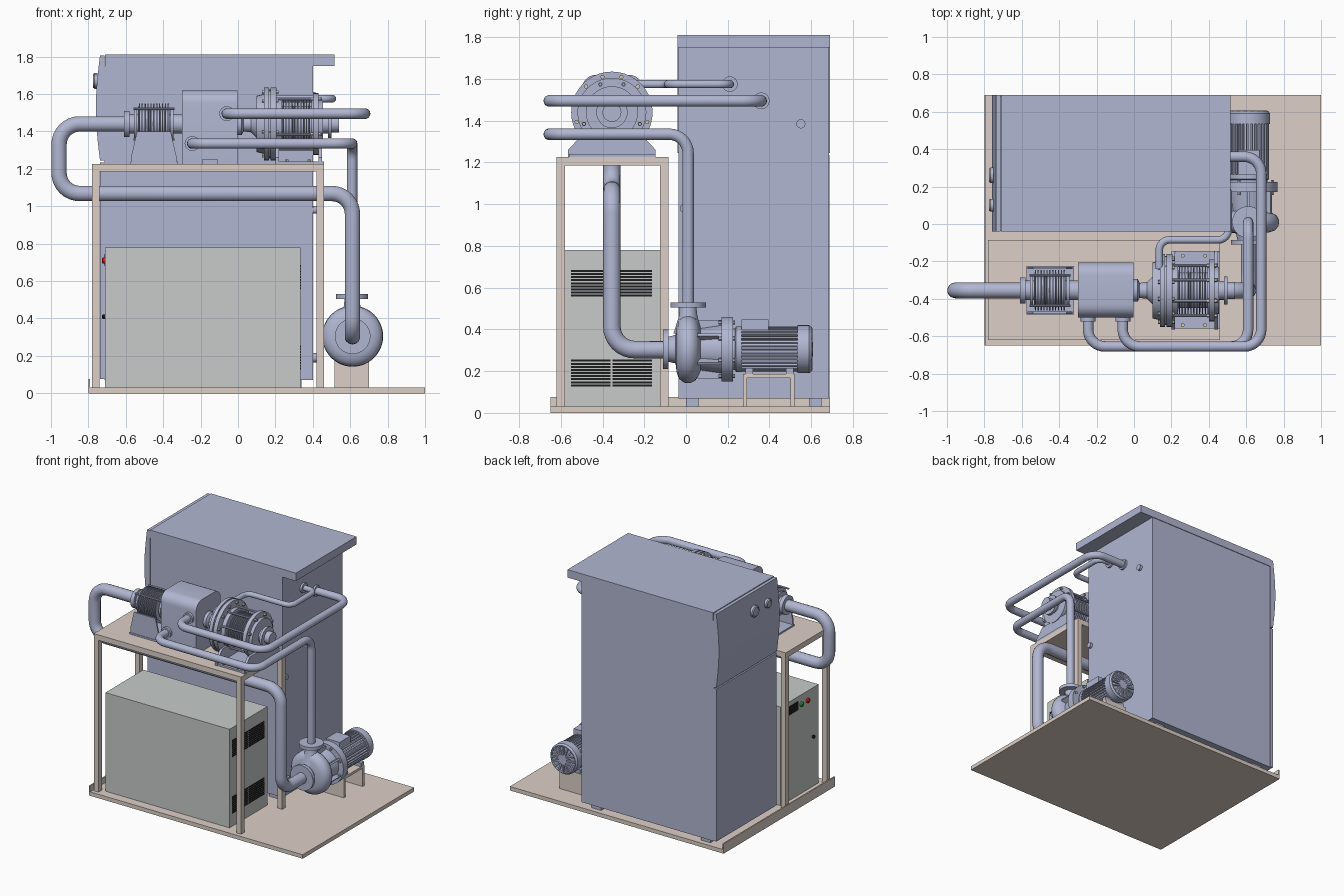
import bpy, bmesh, math
from mathutils import Vector, Matrix

if "Cube" in bpy.data.objects:
    bpy.data.objects.remove(bpy.data.objects["Cube"])

def material(name, r, g, b):
    m = bpy.data.materials.new(name)
    m.diffuse_color = (r, g, b, 1)
    m.use_nodes = True
    m.node_tree.nodes["Principled BSDF"].inputs["Base Color"].default_value = m.diffuse_color
    return m

STEEL = material("blue_steel", .44, .47, .64)
BEIGE = material("beige_paint", .72, .63, .57)
GREY = material("cabinet_grey", .57, .60, .585)
BLACK = material("black", .012, .012, .012)
RED = material("red", .7, .02, .02)
GREEN = material("green", .02, .4, .08)
BRASS = material("bolt_metal", .62, .58, .46)

def finish(name, bm, mat, smooth=False):
    bmesh.ops.recalc_face_normals(bm, faces=bm.faces)
    me = bpy.data.meshes.new(name)
    bm.to_mesh(me)
    bm.free()
    me.materials.append(mat)
    ob = bpy.data.objects.new(name, me)
    bpy.context.collection.objects.link(ob)
    if smooth:
        bpy.ops.object.select_all(action='DESELECT')
        ob.select_set(True)
        bpy.context.view_layer.objects.active = ob
        bpy.ops.object.shade_smooth_by_angle(angle=math.radians(35))
    return ob

def boxes(name, mat, *items):
    bm = bmesh.new()
    for x0, x1, y0, y1, z0, z1 in items:
        m = Matrix.Translation(((x0+x1)/2, (y0+y1)/2, (z0+z1)/2)) @ Matrix.Diagonal((x1-x0, y1-y0, z1-z0, 1))
        bmesh.ops.create_cube(bm, size=1, matrix=m)
    return finish(name, bm, mat)

def place(axis, t, u, v):
    return {'x': (t, u, v), 'y': (u, t, v), 'z': (u, v, t)}[axis]

def prism(name, mat, axis, a, b, pts, smooth=False):
    bm = bmesh.new()
    f = bm.faces.new([bm.verts.new(place(axis, a, u, v)) for u, v in pts])
    g = bmesh.ops.extrude_face_region(bm, geom=[f])['geom']
    bmesh.ops.translate(bm, vec=place(axis, b-a, 0, 0), verts=[e for e in g if isinstance(e, bmesh.types.BMVert)])
    return finish(name, bm, mat, smooth)

def lathe(name, mat, axis, centre, profile, n=40):
    """profile: (position along axis, radius); centre: the other two coordinates"""
    bm, rings = bmesh.new(), []
    for t, r in profile:
        rings.append([bm.verts.new(place(axis, t, centre[0]+r*math.cos(k*math.tau/n), centre[1]+r*math.sin(k*math.tau/n))) for k in range(n)])
    for p, q in zip(rings, rings[1:]):
        for k in range(n):
            bm.faces.new((p[k], p[(k+1) % n], q[(k+1) % n], q[k]))
    bm.faces.new(rings[0])
    bm.faces.new(rings[-1])
    return finish(name, bm, mat, True)

def bolt_ring(name, mat, axis, centre, a, b, ring, rad, n, sides=6, phase=.5):
    bm = bmesh.new()
    rot = {'x': Matrix.Rotation(math.pi/2, 4, 'Y'), 'y': Matrix.Rotation(math.pi/2, 4, 'X'), 'z': Matrix()}[axis]
    for k in range(n):
        w = (k+phase)*math.tau/n
        p = place(axis, (a+b)/2, centre[0]+ring*math.cos(w), centre[1]+ring*math.sin(w))
        bmesh.ops.create_cone(bm, cap_ends=True, segments=sides, radius1=rad, radius2=rad, depth=b-a, matrix=Matrix.Translation(p) @ rot)
    return finish(name, bm, mat, sides > 6)

def pipe(name, pts, r, bend):
    """round pipe through corner points, each corner rounded by an arc"""
    pts = [Vector(p) for p in pts]
    path = [pts[0]]
    for a, c, b in zip(pts, pts[1:], pts[2:]):
        u, v = (a-c).normalized(), (b-c).normalized()
        o = c+(u+v)*bend
        for k in range(9):
            w = k/8*math.pi/2
            path.append(o - v*bend*math.cos(w) - u*bend*math.sin(w))
    path.append(pts[-1])
    cu = bpy.data.curves.new(name, 'CURVE')
    cu.dimensions, cu.bevel_depth, cu.bevel_resolution, cu.use_fill_caps = '3D', r, 5, True
    s = cu.splines.new('POLY')
    s.points.add(len(path)-1)
    for q, p in zip(s.points, path):
        q.co = (*p, 1)
    cu.materials.append(STEEL)
    ob = bpy.data.objects.new(name, cu)
    bpy.context.collection.objects.link(ob)
    bpy.ops.object.select_all(action='DESELECT')
    ob.select_set(True)
    bpy.context.view_layer.objects.active = ob
    bpy.ops.object.convert(target='MESH')
    bpy.ops.object.shade_smooth_by_angle(angle=math.radians(35))

# base plate with upright lip on the left
boxes("base_plate", BEIGE, (-.8, 1, -.65, .69, 0, .03), (-.8, -.79, -.65, .69, .03, .075))

# table frame
boxes("table_top", BEIGE, (-.78, .46, -.62, -.085, 1.185, 1.226))
boxes("table_legs", BEIGE, *[(x, x+.04, y, y+.04, .03, 1.185) for x in (-.78, .42) for y in (-.62, -.125)])

# tall boiler cabinet
boxes("boiler_body", STEEL, (-.715, .4, -.035, .685, .07, 1.75))
boxes("boiler_roof", STEEL, (-.712, .515, -.04, .69, 1.75, 1.81))
boxes("boiler_lower_door", STEEL, (-.738, -.715, -.037, .687, .075, 1.235))
bow = [(-.738-.022*math.sin(math.pi*k/12), 1.245+.56*k/12) for k in range(13)]
prism("boiler_upper_panel", STEEL, 'y', -.04, .69, [(-.714, 1.245)]+bow+[(-.714, 1.805)], True)
boxes("boiler_feet", STEEL, *[(x, x+.08, y, y+.06, .03, .07) for x in (-.66, .26) for y in (0, .59)])
for nm, y, r in (("large_gauge", .26, .042), ("small_gauge", .1, .034)):
    lathe(nm, STEEL, 'x', (y, 1.67), [(-.75, r), (-.768, r), (-.775, r*.85), (-.775, r*.75), (-.771, r*.7)])
for i, (y, z, r) in enumerate(((.55, 1.385, .022), (-.01, .98, .02), (.02, .19, .025))):
    lathe(f"boiler_port_{i}", STEEL, 'x', (y, z), [(.39, r), (.42, r)], 20)

# low grey control cabinet: louvres on the right, controls on the left
boxes("control_cabinet", GREY, (-.71, .335, -.58, -.125, .03, .78))
boxes("louvres", BLACK, *[(.33, .338, y, y+.19, z+i*.0148, z+i*.0148+.0095)
      for y in (-.552, -.352) for z in (.127, .557) for i in range(9)])
boxes("display", BLACK, (-.714, -.708, -.33, -.225, .68, .745))
for nm, m, y, z, r in (("red_button", RED, -.445, .71, .017), ("green_button", GREEN, -.37, .71, .017), ("door_lock", BLACK, -.51, .41, .012)):
    lathe(nm, m, 'x', (y, z), [(-.705, r), (-.722, r), (-.728, r*.6)], 16)

# machine train on the table, all on one axis
AX = (-.355, 1.44)
def bellows(name, x0, x1, lo, hi, n):
    d = (x1-x0)/n
    prof = []
    for i in range(n):
        x = x0+i*d
        prof += [(x, lo), (x+d*.25, lo), (x+d*.3, hi), (x+d*.7, hi), (x+d*.75, lo)]
    lathe(name, STEEL, 'x', AX, prof+[(x1, lo)])

lathe("inlet_flange", STEEL, 'x', AX, [(-.61, .07), (-.58, .07), (-.58, .052), (-.3, .052)])
bellows("inlet_bellows", -.535, -.365, .075, .108, 11)
for i, y in enumerate((-.475, -.235)):
    prism(f"bellows_side_plate_{i}", STEEL, 'y', y-.006, y+.006,
          [(-.57, 1.226), (-.33, 1.226), (-.33, 1.27), (-.36, 1.40), (-.54, 1.40), (-.57, 1.27)])
boxes("bellows_base", STEEL, (-.575, -.32, -.485, -.225, 1.226, 1.238))
bolt_ring("bellows_tie_rods", STEEL, 'x', AX, -.56, -.34, .115, .007, 4, 8)
lathe("bellows_end_disc_left", STEEL, 'x', AX, [(-.555, .085), (-.54, .085)])
lathe("bellows_end_disc_right", STEEL, 'x', AX, [(-.36, .085), (-.345, .085)])

# central housing with rounded shoulders
R = .07
arc = [(s*math.cos(a), math.sin(a)) for s, a in [(1, k*math.pi/12) for k in range(7)]]
shoulder = [(-.205-R+R*c, 1.62-R+R*s) for c, s in arc] + [(-.5+R-R*c, 1.62-R+R*s) for c, s in reversed(arc)]
prism("central_housing", STEEL, 'x', -.3, -.003, [(-.5, 1.25), (-.205, 1.25)]+shoulder, True)
boxes("housing_feet", STEEL, (-.3, -.19, -.5, -.205, 1.226, 1.25), (-.11, -.003, -.5, -.205, 1.226, 1.25))
for i, (x, z) in enumerate(((-.245, 1.335), (-.06, 1.495))):
    lathe(f"housing_port_{i}", STEEL, 'y', (x, z), [(-.49, .04), (-.52, .04)], 24)

# turbine section: coupling, big flange, bellows, end flange
lathe("coupling", STEEL, 'x', AX, [(-.01, .06), (.02, .06), (.03, .04), (.07, .045), (.1, .075)])
lathe("main_flange", STEEL, 'x', AX, [(.1, .15), (.14, .16), (.14, .195), (.165, .195), (.165, .185),
      (.175, .185), (.175, .195), (.205, .195), (.205, .14), (.235, .14), (.235, .08)])
bellows("outlet_bellows", .235, .405, .095, .125, 11)
lathe("end_flange", STEEL, 'x', AX, [(.4, .165), (.43, .165), (.43, .125), (.455, .125), (.455, .05),
      (.48, .05), (.48, .075), (.5, .075), (.5, .045), (.54, .045)])
bolt_ring("main_flange_bolts", BRASS, 'x', AX, .128, .217, .175, .011, 12)
bolt_ring("end_flange_bolts", BRASS, 'x', AX, .39, .442, .145, .011, 8)
bolt_ring("outlet_tie_rods", STEEL, 'x', AX, .2, .45, .145, .008, 8, 8)
boxes("saddle_base", STEEL, (.2, .46, -.56, -.145, 1.226, 1.24))
saddle = [(-.565, 1.226), (-.145, 1.226), (-.145, 1.26), (-.21, 1.33), (-.5, 1.33), (-.565, 1.26)]
for i, x in enumerate((.2, .43)):
    prism(f"saddle_plate_{i}", STEEL, 'x', x, x+.02, saddle)
for i, x in enumerate((.26, .38)):
    bolt_ring(f"saddle_bolts_{i}", BRASS, 'z', (x, -.355), 1.238, 1.25, .185, .011, 2)

# pipework
pipe("suction_pipe", [(-.6, -.355, 1.44), (-.957, -.355, 1.44), (-.957, -.355, 1.068), (.612, -.355, 1.068),
     (.612, -.355, .303), (.612, -.1, .303)], .042, .11)
pipe("cooling_supply_pipe", [(.61, .01, .5), (.61, .01, 1.335), (.61, -.655, 1.335), (-.245, -.655, 1.335), (-.245, -.49, 1.335)], .028, .09)
pipe("cooling_return_pipe", [(-.06, -.49, 1.495), (-.06, -.655, 1.495), (.68, -.655, 1.495), (.68, .36, 1.495), (.39, .36, 1.495)], .028, .09)
pipe("vapour_pipe", [(.135, -.24, 1.575), (.135, -.085, 1.575), (.505, -.085, 1.575), (.505, .21, 1.575), (.39, .21, 1.575)], .02, .055)
lathe("return_collar", STEEL, 'x', (.36, 1.495), [(.395, .04), (.415, .04)], 24)
lathe("vapour_collar", STEEL, 'x', (.21, 1.575), [(.395, .037), (.415, .037)], 24)

# circulation pump
PC = (.613, .305)
lathe("pump_volute", STEEL, 'y', PC, [(-.11, .095), (-.085, .095), (-.085, .06), (-.05, .068), (-.045, .11), (-.035, .14),
      (-.01, .16), (.02, .163), (.045, .15), (.06, .125), (.07, .1), (.17, .115), (.17, .155), (.225, .155), (.225, .1), (.24, .1)], 48)
lathe("pump_discharge", STEEL, 'z', (.61, .01), [(.38, .07), (.46, .045), (.505, .04), (.505, .085), (.53, .085)])
bolt_ring("pump_flange_bolts", STEEL, 'y', PC, .155, .235, .138, .01, 8)
bm = bmesh.new()
for k in range(6):
    m = Matrix.Translation((PC[0], .115, PC[1])) @ Matrix.Rotation(k*math.tau/6, 4, 'Y') @ Matrix.Translation((0, 0, .117)) @ Matrix.Diagonal((.014, .12, .045, 1))
    bmesh.ops.create_cube(bm, size=1, matrix=m)
finish("pump_ribs", bm, STEEL)

# finned motor
fins = []
N = 32
for k in range(N):
    for f, r in ((0, .092), (.55, .092), (.56, .11), (.99, .11)):
        w = (k+f)*math.tau/N
        fins.append((PC[0]+r*math.cos(w), PC[1]+r*math.sin(w)))
prism("motor_fins", STEEL, 'y', .265, .54, fins)
lathe("motor_front_cover", STEEL, 'y', PC, [(.235, .1), (.24, .11), (.265, .11)])
lathe("motor_fan_cover", STEEL, 'y', PC, [(.535, .115), (.59, .115), (.603, .105), (.603, .1), (.595, .095)])
bm = bmesh.new()
for k in range(16):
    m = Matrix.Translation((PC[0], .6, PC[1])) @ Matrix.Rotation(k*math.tau/16, 4, 'Y') @ Matrix.Translation((0, 0, .062)) @ Matrix.Diagonal((.012, .014, .078, 1))
    bmesh.ops.create_cube(bm, size=1, matrix=m)
finish("fan_grille", bm, STEEL)
lathe("fan_hub", STEEL, 'y', PC, [(.59, .035), (.608, .035)], 24)
boxes("motor_terminal_box", STEEL, (.555, .67, .265, .395, .39, .447))
boxes("motor_feet", STEEL, (.53, .7, .285, .32, .185, .215), (.53, .7, .48, .515, .185, .215))
boxes("motor_stand", BEIGE, (.515, .7, .273, .52, .168, .187), (.515, .7, .273, .293, .03, .168), (.515, .7, .5, .52, .03, .168))
